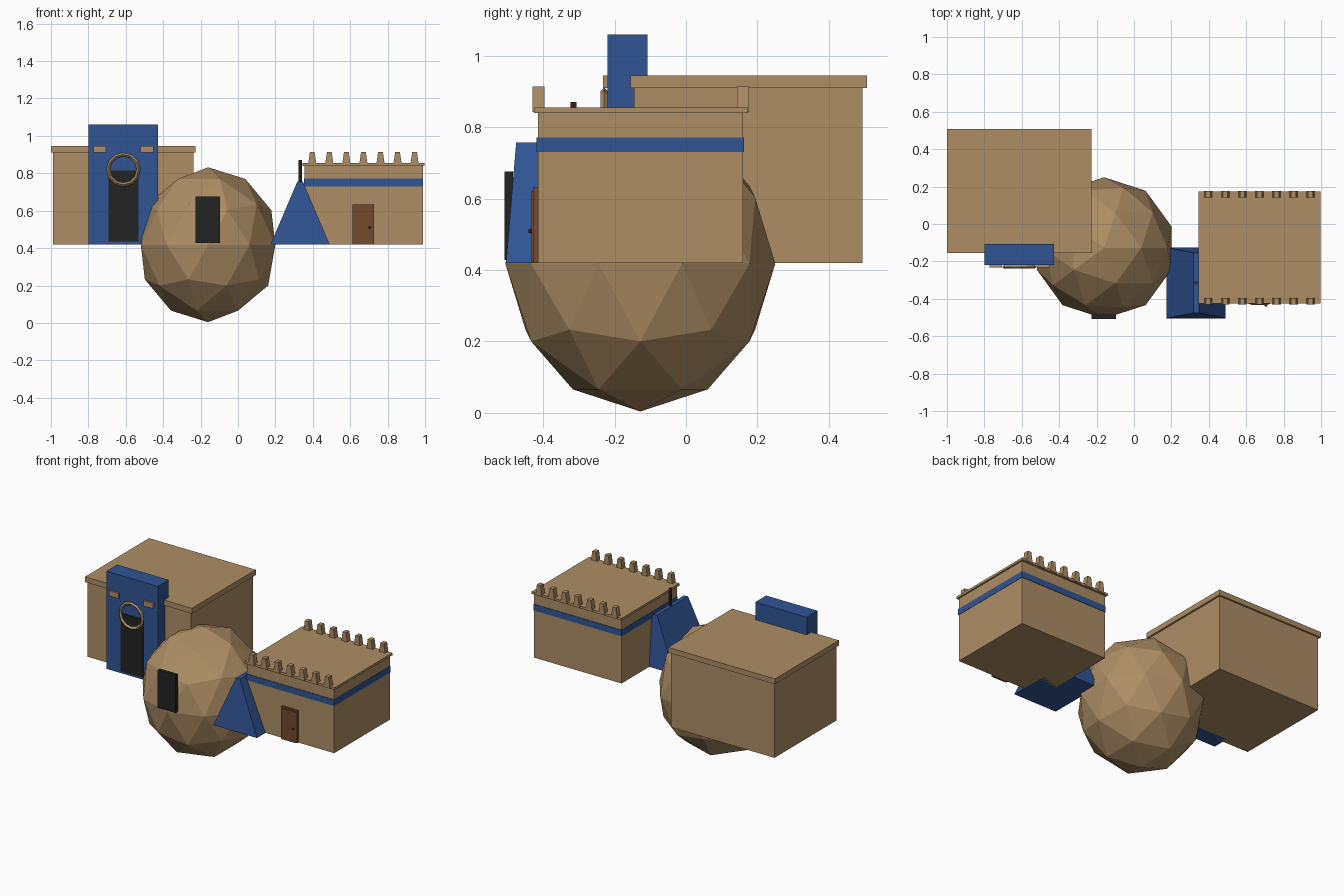
import bpy, bmesh
from math import pi

cube = bpy.data.objects.get("Cube")
if cube:
    bpy.data.objects.remove(cube, do_unlink=True)


def material(name, rgb):
    m = bpy.data.materials.new(name)
    m.use_nodes = True
    m.diffuse_color = (*rgb, 1)
    m.node_tree.nodes["Principled BSDF"].inputs["Base Color"].default_value = (*rgb, 1)
    return m


tan = material("sandstone", (0.42, 0.27, 0.13))
blue = material("painted blue", (0.03, 0.09, 0.30))
black = material("dark opening", (0.017, 0.017, 0.017))
brown = material("wood", (0.17, 0.07, 0.028))
dark_wood = material("dark wood", (0.055, 0.03, 0.018))


def block(name, x, y, z, mat, top=(1, 1)):
    """Box between limits; top scales the upper face to make a taper."""
    bm = bmesh.new()
    bmesh.ops.create_cube(bm, size=1)
    for v in bm.verts:
        sx, sy = top if v.co.z > 0 else (1, 1)
        v.co.x = (x[0] + x[1]) / 2 + v.co.x * sx * (x[1] - x[0])
        v.co.y = (y[0] + y[1]) / 2 + v.co.y * sy * (y[1] - y[0])
        v.co.z = (z[0] + z[1]) / 2 + v.co.z * (z[1] - z[0])
    me = bpy.data.meshes.new(name)
    bm.to_mesh(me)
    bm.free()
    me.materials.append(mat)
    ob = bpy.data.objects.new(name, me)
    bpy.context.collection.objects.link(ob)
    return ob


def named(name, mat):
    ob = bpy.context.object
    ob.name = name
    ob.data.materials.append(mat)
    return ob


GROUND = 0.42

# Large hall with overhanging roof
block("hall_walls", (-0.988, -0.238), (-0.145, 0.495), (GROUND, 0.91), tan)
block("hall_roof", (-1, -0.226), (-0.155, 0.507), (0.91, 0.945), tan)

# Blue gate tower with doorway, brackets and ring
block("gate_tower", (-0.80, -0.427), (-0.22, -0.108), (GROUND, 1.06), blue)
block("gate_doorway", (-0.692, -0.531), (-0.226, -0.215), (0.435, 0.815), black)
for side in (-1, 1):
    cx = -0.613 + side * 0.126
    block("gate_bracket", (cx - 0.034, cx + 0.034), (-0.232, -0.215), (0.91, 0.945), tan)
bpy.ops.mesh.primitive_torus_add(location=(-0.613, -0.229, 0.82), rotation=(pi / 2, 0, 0),
                                 major_segments=12, minor_segments=4,
                                 major_radius=0.081, minor_radius=0.010)
named("gate_ring", tan)

# Faceted round house with its opening
bpy.ops.mesh.primitive_ico_sphere_add(subdivisions=2, radius=1, location=(-0.16, -0.128, 0.418))
bpy.context.object.scale = (0.378, 0.378, 0.414)
named("round_house", tan)
block("round_house_opening", (-0.226, -0.097), (-0.508, -0.485), (0.428, 0.676), black)

# Low house with band and roof slab
block("house_walls", (0.355, 0.988), (-0.415, 0.16), (GROUND, 0.84), tan)
block("house_band", (0.353, 0.99), (-0.418, 0.163), (0.73, 0.771), blue)
block("house_roof", (0.345, 0.998), (-0.425, 0.173), (0.84, 0.855), tan)

# Tapered battlements along the front and back edges
for y in (-0.413, 0.16):
    for i in range(7):
        x = 0.397 + i * 0.0912
        block("battlement", (x - 0.023, x + 0.023), (y - 0.017, y + 0.017),
              (0.843, 0.914), tan, top=(0.55, 1))

# House door and knob
block("house_door", (0.612, 0.728), (-0.428, -0.41), (GROUND, 0.632), brown)
block("house_door_panel", (0.622, 0.718), (-0.432, -0.42), (GROUND, 0.622), brown)
bpy.ops.mesh.primitive_uv_sphere_add(segments=8, ring_count=6, radius=0.007,
                                     location=(0.705, -0.435, 0.51))
named("door_knob", dark_wood)

# Wedge tent and its pole
block("tent", (0.174, 0.49), (-0.504, -0.126), (GROUND, 0.757), blue, top=(0.09, 0.85))
bpy.ops.mesh.primitive_cylinder_add(vertices=8, radius=0.009, depth=0.17,
                                    location=(0.332, -0.315, 0.785))
named("tent_pole", dark_wood)
